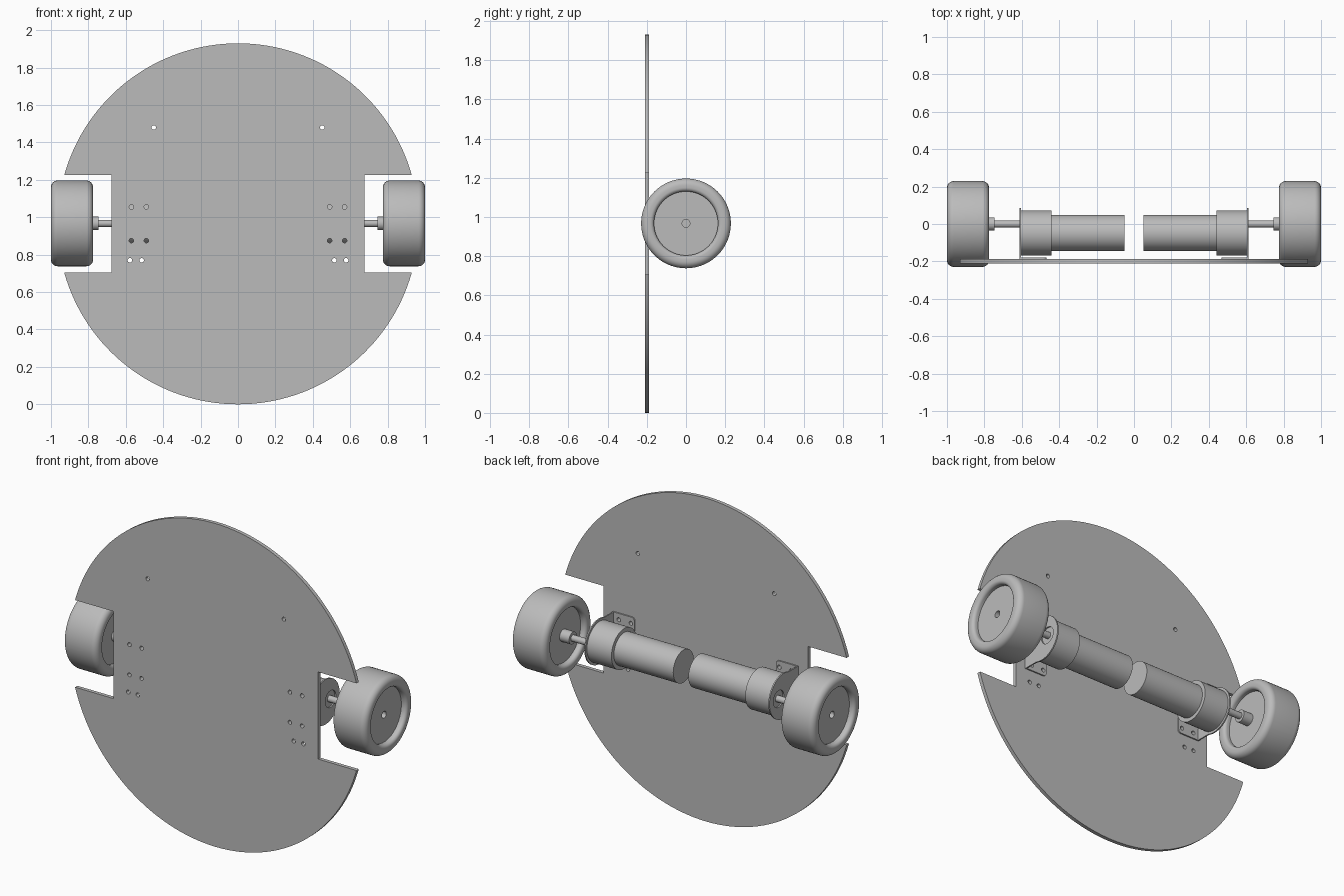
import bpy, bmesh
from math import sin, cos, pi, radians, asin
from mathutils import Matrix

cube = bpy.data.objects.get("Cube")
if cube:
    bpy.data.objects.remove(cube, do_unlink=True)

grey = bpy.data.materials.new("plain_grey")
grey.use_nodes = True
colour = (0.5, 0.5, 0.5, 1)
grey.diffuse_color = colour
grey.node_tree.nodes["Principled BSDF"].inputs["Base Color"].default_value = colour

AXLE_Z = 0.967      # wheel axle height
MOTOR_Y = -0.048    # motor centre line, offset from the output shaft
PLATE_Y = -0.188    # rear face of the plate


def arc(cx, cy, r, start, end, steps):
    """Points on an arc, angles in degrees."""
    angles = [radians(start + (end - start) * i / steps) for i in range(steps + 1)]
    return [(cx + r * cos(a), cy + r * sin(a)) for a in angles]


def hole(cx, cy, r=0.012):
    return arc(cx, cy, r, 0, 360, 20)[:-1]


def finish(name, mesh, side=1):
    """Mirror to the wanted side, shade and link."""
    if side < 0:
        mesh.transform(Matrix.Diagonal((-1, 1, 1, 1)))
        mesh.flip_normals()
    mesh.materials.clear()
    mesh.materials.append(grey)
    mesh.shade_smooth()
    mesh.set_sharp_from_angle(angle=radians(30))
    obj = bpy.data.objects.new(name, mesh)
    bpy.context.collection.objects.link(obj)
    return obj


def panel(name, loops, thickness, matrix, side=1):
    """Flat sheet: the first loop is the outline, the others are holes."""
    curve = bpy.data.curves.new(name, "CURVE")
    curve.dimensions = "2D"
    curve.fill_mode = "BOTH"
    curve.extrude = thickness / 2
    for loop in loops:
        spline = curve.splines.new("POLY")
        spline.points.add(len(loop) - 1)
        for point, (a, b) in zip(spline.points, loop):
            point.co = (a, b, 0, 1)
        spline.use_cyclic_u = True
    helper = bpy.data.objects.new(name + "_outline", curve)
    mesh = bpy.data.meshes.new_from_object(helper)
    bpy.data.objects.remove(helper)
    bpy.data.curves.remove(curve)
    bm = bmesh.new()
    bm.from_mesh(mesh)
    bmesh.ops.remove_doubles(bm, verts=bm.verts, dist=1e-5)
    bmesh.ops.recalc_face_normals(bm, faces=bm.faces)
    bm.to_mesh(mesh)
    bm.free()
    mesh.transform(matrix)
    return finish(name, mesh, side)


def lathe(name, profile, y, side):
    """Turn (x, radius) points about a line along x at the axle height."""
    bm = bmesh.new()
    verts = [bm.verts.new((x, 0, r)) for x, r in profile]
    edges = [bm.edges.new(pair) for pair in zip(verts, verts[1:])]
    bmesh.ops.spin(bm, geom=verts + edges, cent=(0, 0, 0), axis=(1, 0, 0),
                   angle=2 * pi, steps=72)
    bmesh.ops.remove_doubles(bm, verts=bm.verts, dist=1e-5)
    bmesh.ops.recalc_face_normals(bm, faces=bm.faces)
    mesh = bpy.data.meshes.new(name)
    bm.to_mesh(mesh)
    bm.free()
    mesh.transform(Matrix.Translation((0, y, AXLE_Z)))
    return finish(name, mesh, side)


def rod(name, x0, x1, r, y, side):
    return lathe(name, [(x0, 0), (x0, r), (x1, r), (x1, 0)], y, side)


def facing_front(y):
    """Sheet coordinates become x and z."""
    return Matrix.Translation((0, y, 0)) @ Matrix.Rotation(pi / 2, 4, "X")


def facing_side(x):
    """Sheet coordinates become y and z."""
    return Matrix(((0, 0, 1, x), (1, 0, 0, 0), (0, 1, 0, 0), (0, 0, 0, 1)))


# Round plate with two wheel notches
R, NOTCH_X, NOTCH_Z = 0.965, 0.675, 0.26
edge = math_edge = asin(NOTCH_Z / R) * 180 / pi
outline = arc(0, R, R, edge, 180 - edge, 64)
outline += [(-NOTCH_X, R + NOTCH_Z), (-NOTCH_X, R - NOTCH_Z)]
outline += arc(0, R, R, 180 + edge, 360 - edge, 64)
outline += [(NOTCH_X, R - NOTCH_Z), (NOTCH_X, R + NOTCH_Z)]

bracket_holes = [(x, z) for x in (0.49, 0.57) for z in (0.875, 1.055)]
plate_holes = bracket_holes + [(0.45, 1.48), (0.515, 0.77), (0.578, 0.77)]
loops = [outline] + [hole(s * x, z) for s in (1, -1) for x, z in plate_holes]
panel("base_plate", loops, 0.022, facing_front(PLATE_Y - 0.011))

# Wheel section: dished on both faces, rounded tyre, blind bore outside
wheel_profile = [(0.9, 0), (0.9, 0.02), (0.965, 0.02), (0.965, 0.163)]
wheel_profile += arc(0.98, 0.183, 0.02, -90, 0, 6)
wheel_profile += arc(0.965, 0.194, 0.035, 0, 90, 8)
wheel_profile += arc(0.81, 0.194, 0.035, 90, 180, 8)
wheel_profile += arc(0.795, 0.183, 0.02, 180, 270, 6)
wheel_profile += [(0.81, 0.163), (0.81, 0)]

# Bracket outlines: round-topped flange and corner-rounded foot
HALF = 0.125
flange = [(PLATE_Y, -HALF + AXLE_Z)]
flange += arc(MOTOR_Y, AXLE_Z, 0.134, -110, 110, 36)
flange += [(PLATE_Y, HALF + AXLE_Z)]
foot = [(0.612, AXLE_Z - HALF), (0.612, AXLE_Z + HALF)]
foot += arc(0.487, AXLE_Z + HALF - 0.02, 0.02, 90, 180, 5)
foot += arc(0.487, AXLE_Z - HALF + 0.02, 0.02, 180, 270, 5)

for side, label in ((1, "left"), (-1, "right")):
    lathe(label + "_wheel", wheel_profile, 0, side)
    rod(label + "_wheel_collar", 0.747, 0.82, 0.036, 0, side)
    rod(label + "_shaft", 0.6, 0.76, 0.019, 0, side)
    rod(label + "_gearbox", 0.442, 0.604, 0.12, MOTOR_Y, side)
    rod(label + "_motor", 0.05, 0.45, 0.097, MOTOR_Y, side)
    panel(label + "_bracket_flange", [flange, hole(0, AXLE_Z, 0.05)], 0.008,
          facing_side(0.608), side)
    panel(label + "_bracket_foot", [foot] + [hole(x, z) for x, z in bracket_holes],
          0.008, facing_front(PLATE_Y + 0.004), side)
